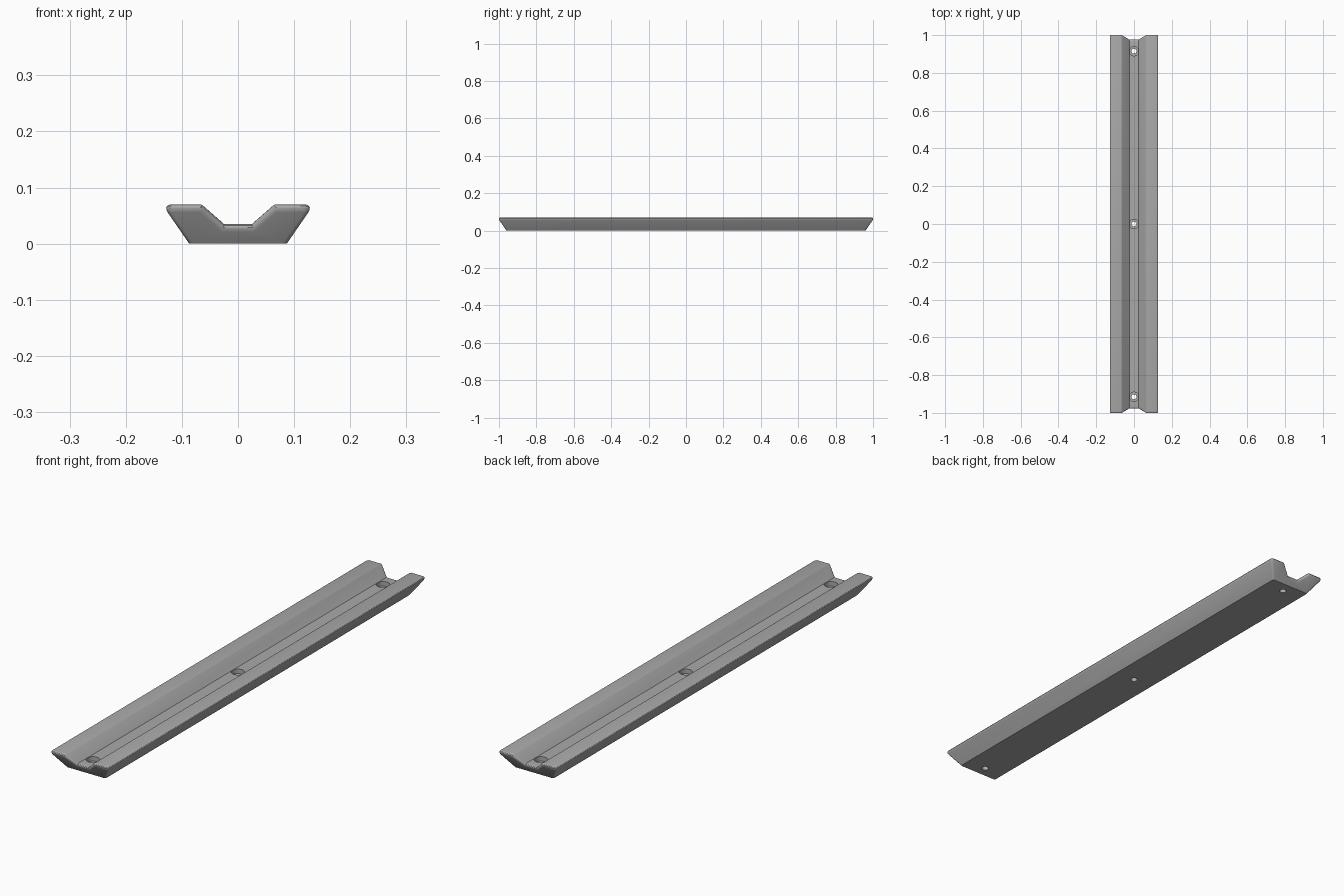
import bpy, bmesh, math

if "Cube" in bpy.data.objects:
    bpy.data.objects.remove(bpy.data.objects["Cube"], do_unlink=True)

HEIGHT, FLOOR = 0.07, 0.035
FLARE = 0.69            # outward lean of sides and ends per unit of height
BASE_X, BASE_Y = 0.087, 0.96
RADIUS = 0.009          # rounding of the outer edges

grey = bpy.data.materials.new("plain_grey")
grey.use_nodes = True
colour = (0.40, 0.40, 0.40, 1)
grey.diffuse_color = colour
grey.node_tree.nodes["Principled BSDF"].inputs["Base Color"].default_value = colour


def add_object(name, bm):
    mesh = bpy.data.meshes.new(name)
    bm.to_mesh(mesh)
    bm.free()
    obj = bpy.data.objects.new(name, mesh)
    bpy.context.collection.objects.link(obj)
    return obj


# Grooved bar: a mirrored cross-section lofted between two leaning ends
half = [(BASE_X, 0), (BASE_X + FLARE * HEIGHT, HEIGHT), (0.065, HEIGHT), (0.025, FLOOR)]
section = half + [(-x, z) for x, z in reversed(half)]
bm = bmesh.new()
front, back = [[bm.verts.new((x, s * (BASE_Y + FLARE * z), z)) for x, z in section]
               for s in (-1, 1)]
bm.faces.new(front)
bm.faces.new(back[::-1])
n = len(section)
for i in range(n):
    j = (i + 1) % n
    bm.faces.new((front[i], back[i], back[j], front[j]))
bmesh.ops.recalc_face_normals(bm, faces=bm.faces)

# Equal-radius rounding on every convex edge above the base
weight = bm.edges.layers.float.new("bevel_weight_edge")
for e in bm.edges:
    angle = e.calc_face_angle_signed()
    if angle > 0.01 and max(v.co.z for v in e.verts) > 0.001:
        e[weight] = math.tan(angle / 2) / 2
bar = add_object("grooved_bar", bm)
bar.data.materials.append(grey)
bevel = bar.modifiers.new("rounded_edges", 'BEVEL')
bevel.limit_method = 'WEIGHT'
bevel.width = RADIUS * 2
bevel.segments = 5


# Stepped screw holes: wide recess above a narrow through hole
def cutter(name, radius, low, high):
    bm = bmesh.new()
    for y in (-0.915, 0, 0.915):
        made = bmesh.ops.create_cone(bm, cap_ends=True, segments=32, radius1=radius,
                                     radius2=radius, depth=high - low)
        bmesh.ops.translate(bm, verts=made["verts"], vec=(0, y, (low + high) / 2))
    obj = add_object(name, bm)
    obj.data.materials.append(grey)
    obj.hide_render = True
    obj.hide_set(True)
    cut = bar.modifiers.new(name, 'BOOLEAN')
    cut.operation = 'DIFFERENCE'
    cut.solver = 'EXACT'
    cut.object = obj
    return obj


cutters = [cutter("screw_hole_cutter", 0.013, -0.05, 0.1),
           cutter("screw_recess_cutter", 0.025, 0.017, 0.1)]

# Apply the modifiers and smooth the rounded edges
bpy.ops.object.select_all(action='DESELECT')
bpy.context.view_layer.objects.active = bar
bar.select_set(True)
for m in list(bar.modifiers):
    bpy.ops.object.modifier_apply(modifier=m.name)
for c in cutters:
    bpy.data.objects.remove(c, do_unlink=True)
bpy.ops.object.shade_smooth_by_angle(angle=math.radians(30))
